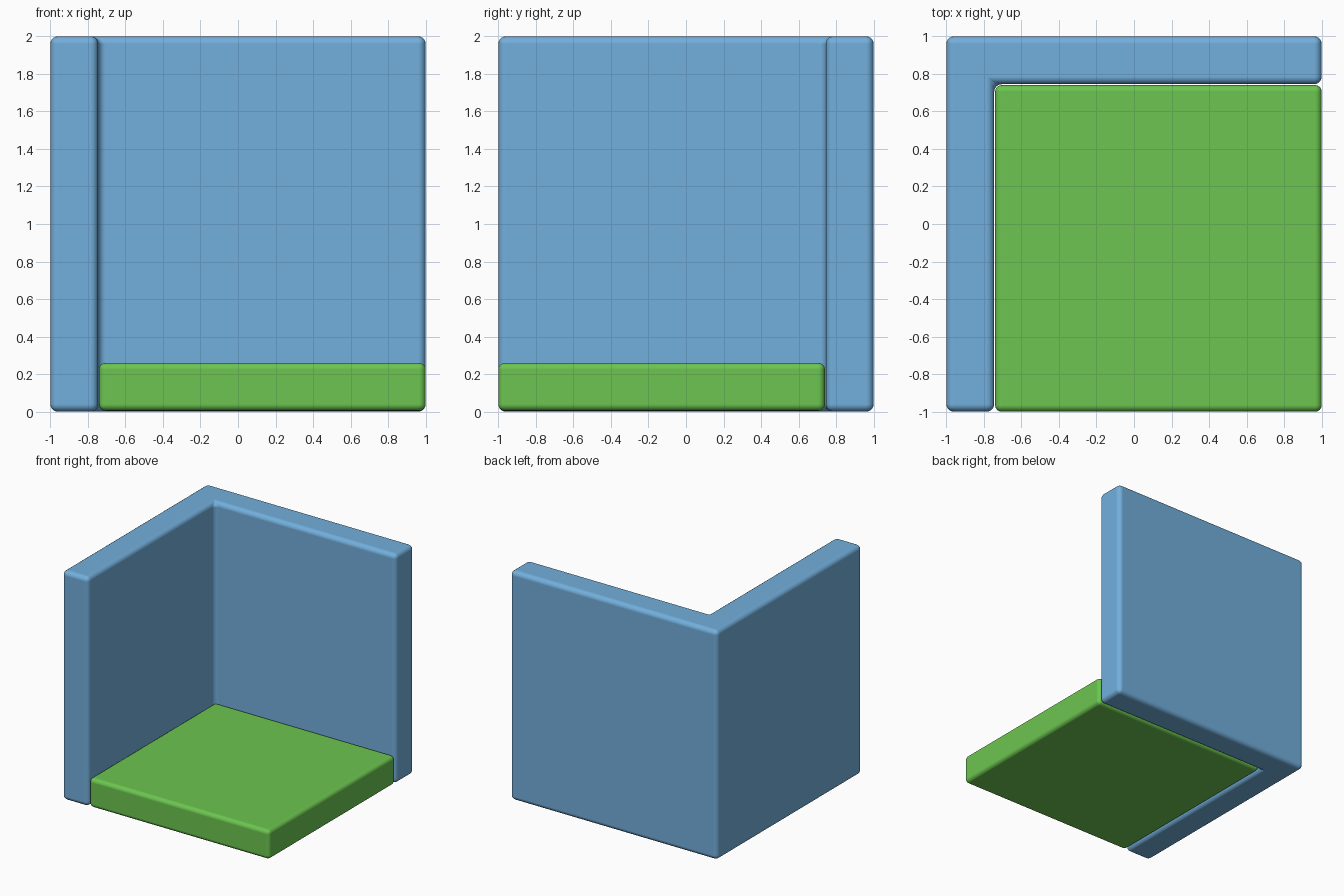
import bpy, bmesh

if "Cube" in bpy.data.objects:
    bpy.data.objects.remove(bpy.data.objects["Cube"])


def material(name, color):
    mat = bpy.data.materials.new(name)
    mat.diffuse_color = color
    mat.use_nodes = True
    mat.node_tree.nodes["Principled BSDF"].inputs["Base Color"].default_value = mat.diffuse_color
    return mat


def rounded_prism(name, outline, z0, z1, mat, radius):
    """Extrude a flat outline upwards and round all its edges."""
    bm = bmesh.new()
    base = bm.faces.new([bm.verts.new((x, y, z0)) for x, y in outline])
    top = bmesh.ops.extrude_face_region(bm, geom=[base], use_keep_orig=True)
    verts = [v for v in top["geom"] if isinstance(v, bmesh.types.BMVert)]
    bmesh.ops.translate(bm, verts=verts, vec=(0, 0, z1 - z0))
    bmesh.ops.recalc_face_normals(bm, faces=bm.faces[:])
    mesh = bpy.data.meshes.new(name)
    bm.to_mesh(mesh)
    bm.free()
    obj = bpy.data.objects.new(name, mesh)
    bpy.context.collection.objects.link(obj)
    mesh.materials.append(mat)
    bevel = obj.modifiers.new("rounded_edges", "BEVEL")
    bevel.width = radius
    bevel.segments = 4
    bevel.limit_method = "ANGLE"
    bevel.harden_normals = True
    for poly in mesh.polygons:
        poly.use_smooth = True
    return obj


blue = material("wall_blue", (0.17, 0.43, 0.72, 1))
green = material("floor_green", (0.15, 0.56, 0.08, 1))

# L-shaped wall along the left and back
inner = 0.745
rounded_prism("corner_wall",
              [(-1, -1), (-inner, -1), (-inner, inner), (1, inner), (1, 1), (-1, 1)],
              0, 2, blue, 0.04)

# Square floor slab inside the corner
rounded_prism("floor_slab",
              [(-0.74, -1), (1, -1), (1, 0.74), (-0.74, 0.74)],
              0.005, 0.26, green, 0.035)
